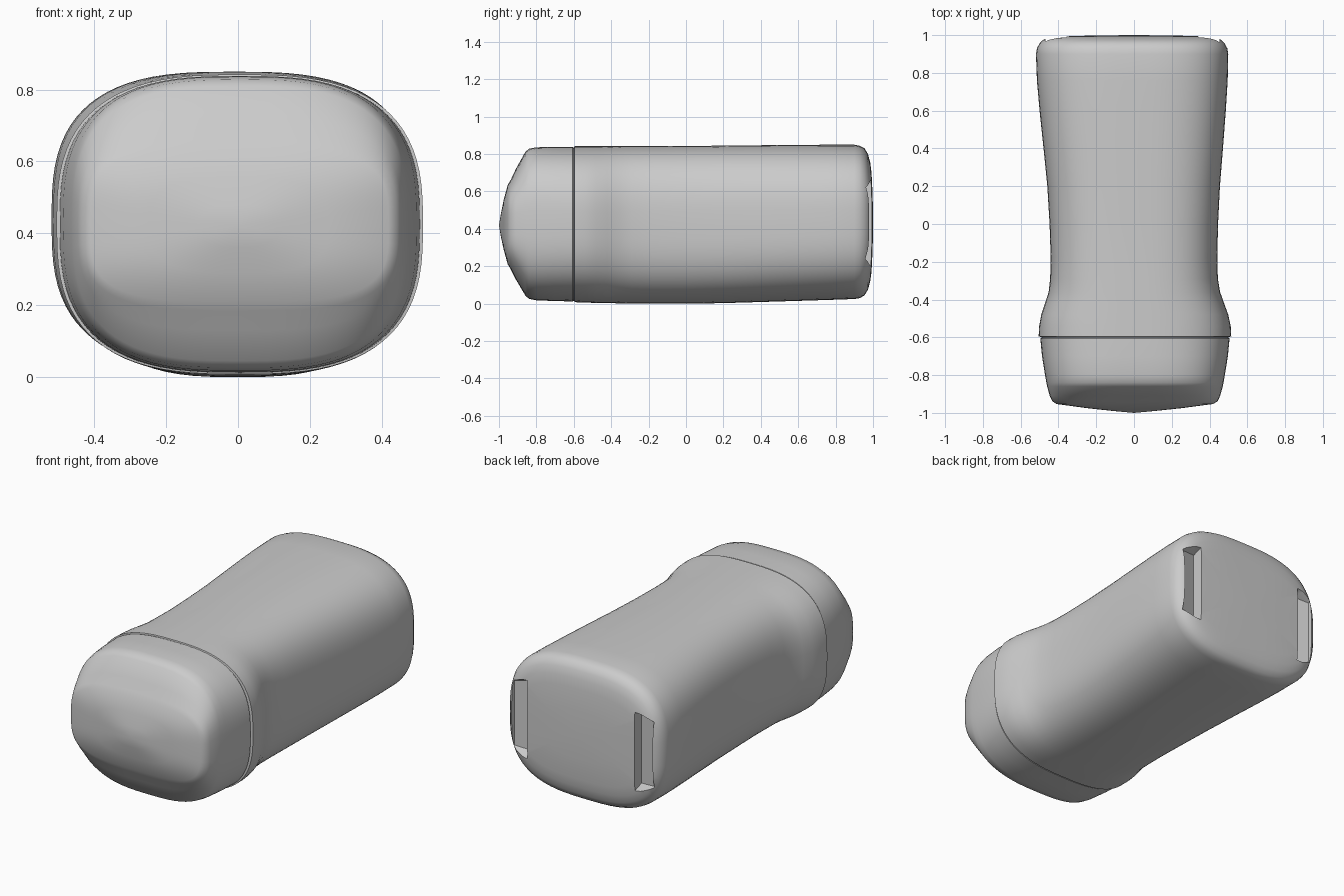
import bpy, bmesh, math

SEG = 80


def ring(bm, y, cx, hw, lo, hi, n):
    """Superellipse cross-section in the xz plane."""
    verts = []
    for i in range(SEG):
        t = 2 * math.pi * i / SEG
        c, s = math.cos(t), math.sin(t)
        x = cx + hw * math.copysign(abs(c) ** (2 / n), c)
        z = (lo + hi) / 2 + (hi - lo) / 2 * math.copysign(abs(s) ** (2 / n), s)
        verts.append(bm.verts.new((x, y, z)))
    return verts


def finish(bm, name):
    bmesh.ops.recalc_face_normals(bm, faces=bm.faces)
    me = bpy.data.meshes.new(name)
    bm.to_mesh(me)
    bm.free()
    ob = bpy.data.objects.new(name, me)
    bpy.context.collection.objects.link(ob)
    return ob


def loft(name, sections, start=None, end=None):
    """Skin the sections; start/end are optional tip points closing the ends."""
    bm = bmesh.new()
    rings = [ring(bm, *s) for s in sections]
    for a, b in zip(rings, rings[1:]):
        for i in range(SEG):
            j = (i + 1) % SEG
            bm.faces.new((a[i], a[j], b[j], b[i]))
    for tip, r in ((start, rings[0]), (end, rings[-1])):
        if tip:
            v = bm.verts.new(tip)
            for i in range(SEG):
                bm.faces.new((r[i], r[(i + 1) % SEG], v))
    return finish(bm, name)


def shade(ob, angle):
    bpy.ops.object.select_all(action='DESELECT')
    ob.select_set(True)
    bpy.context.view_layer.objects.active = ob
    bpy.ops.object.shade_smooth_by_angle(angle=math.radians(angle))


# Waisted body: (y, centre x, half width, bottom z, top z, squareness)
body = loft("body", [
    (-0.615, 0.005, 0.485, 0.02, 0.83, 2.8),
    (-0.598, 0.005, 0.495, 0.015, 0.835, 2.8),
    (-0.596, 0.005, 0.51, 0.008, 0.842, 2.8),
    (-0.54, 0.005, 0.507, 0.006, 0.842, 2.8),
    (-0.48, 0.004, 0.495, 0.004, 0.842, 2.8),
    (-0.42, 0.003, 0.474, 0.003, 0.842, 2.8),
    (-0.36, 0.002, 0.454, 0.002, 0.842, 2.85),
    (-0.29, 0.0, 0.444, 0.001, 0.842, 2.9),
    (-0.18, 0.0, 0.441, 0.0, 0.842, 2.9),
    (0.0, -0.001, 0.446, 0.0, 0.843, 2.9),
    (0.2, -0.002, 0.457, 0.003, 0.845, 2.9),
    (0.4, -0.004, 0.475, 0.009, 0.847, 2.9),
    (0.6, -0.007, 0.493, 0.015, 0.849, 2.9),
    (0.76, -0.009, 0.505, 0.02, 0.85, 2.9),
    (0.9, -0.01, 0.509, 0.025, 0.85, 2.9),
    (0.93, -0.01, 0.504, 0.03, 0.844, 2.9),
    (0.955, -0.01, 0.491, 0.045, 0.83, 2.9),
    (0.973, -0.01, 0.474, 0.075, 0.80, 2.9),
    (0.985, -0.008, 0.45, 0.12, 0.755, 3.0),
    (0.992, -0.005, 0.40, 0.17, 0.70, 3.0),
    (0.998, 0.0, 0.22, 0.29, 0.58, 2.8),
], start=(0, -0.615, 0.42), end=(0, 1.0, 0.43))

# Wedge-shaped fold pockets at both sides of the back end
for side in (-1, 1):
    bm = bmesh.new()
    for x, y, h in ((0.35, 1.1, 0.27), (0.35, 0.925, 0.21),
                    (0.46, 0.955, 0.19), (0.46, 1.1, 0.26)):
        for s in (-1, 1):
            bm.verts.new((side * x - 0.008, y, 0.43 + s * h))
    bmesh.ops.convex_hull(bm, input=bm.verts)
    cutter = finish(bm, "pocket_cutter")
    cutter.hide_render = True
    mod = body.modifiers.new("pocket", 'BOOLEAN')
    mod.operation = 'DIFFERENCE'
    mod.solver = 'EXACT'
    mod.object = cutter
    bpy.context.view_layer.objects.active = body
    bpy.ops.object.modifier_apply(modifier=mod.name)
    bpy.data.objects.remove(cutter)
shade(body, 32)

# Front cap, slightly narrower than the body, with a faceted bulging face
cap = loft("front_cap", [
    (-0.600, 0.005, 0.492, 0.018, 0.832, 2.8),
    (-0.606, 0.005, 0.501, 0.012, 0.838, 2.8),
    (-0.70, 0.005, 0.492, 0.014, 0.838, 2.85),
    (-0.80, 0.005, 0.476, 0.018, 0.836, 2.9),
    (-0.84, 0.005, 0.469, 0.026, 0.828, 2.9),
    (-0.86, 0.005, 0.465, 0.045, 0.81, 2.9),
    (-0.91, 0.005, 0.451, 0.13, 0.72, 3.1),
    (-0.938, 0.005, 0.438, 0.185, 0.66, 3.4),
    (-0.953, 0.004, 0.415, 0.21, 0.635, 3.6),
    (-0.975, 0.002, 0.25, 0.29, 0.555, 3.0),
    (-0.99, 0.0, 0.11, 0.36, 0.48, 2.5),
], end=(0, -1.0, 0.42))
shade(cap, 35)
